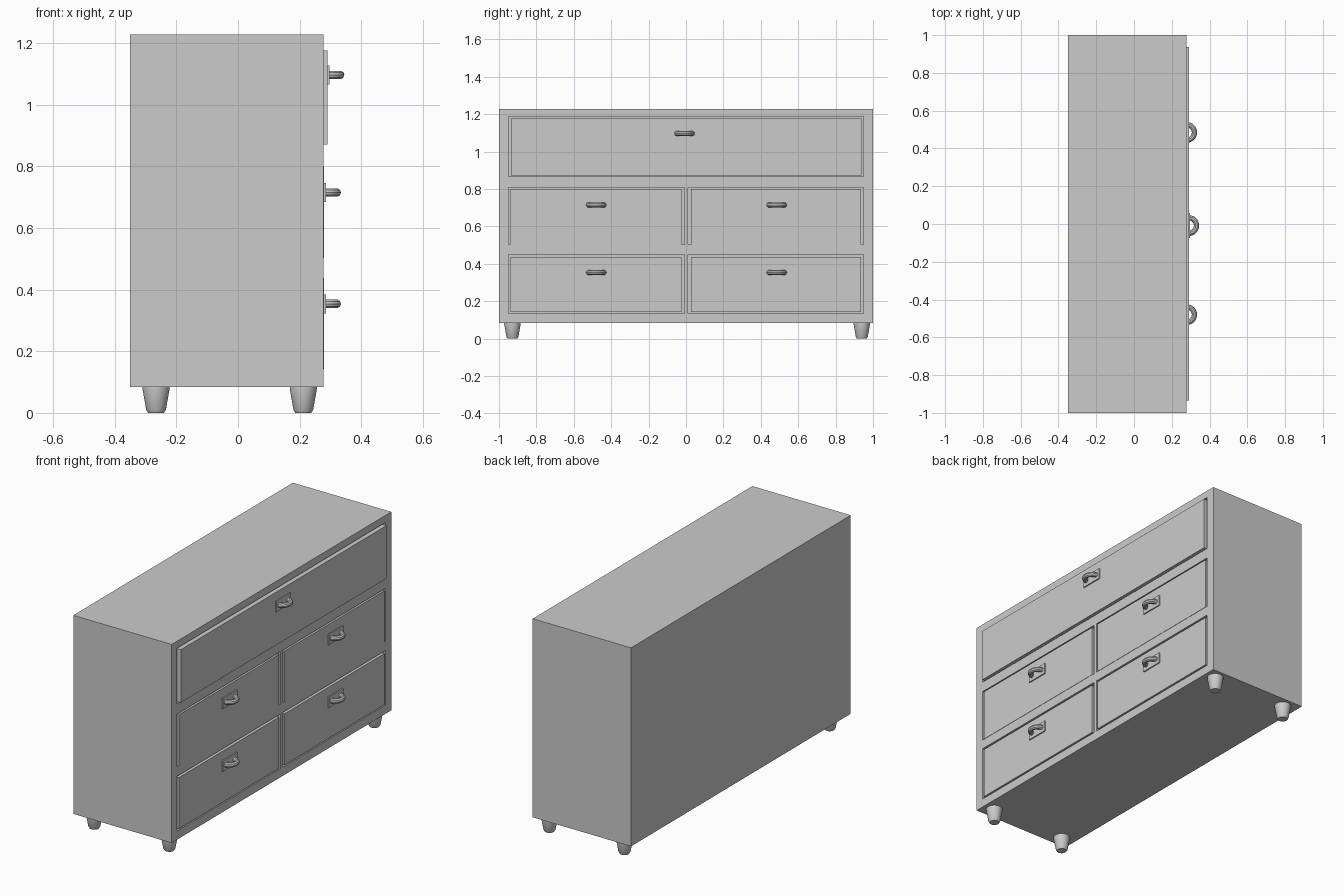
import bpy, bmesh, math
from mathutils import Matrix, Vector

if "Cube" in bpy.data.objects:
    bpy.data.objects.remove(bpy.data.objects["Cube"])


def new_object(name, bm):
    bmesh.ops.recalc_face_normals(bm, faces=bm.faces)
    mesh = bpy.data.meshes.new(name)
    bm.to_mesh(mesh)
    bm.free()
    obj = bpy.data.objects.new(name, mesh)
    bpy.context.collection.objects.link(obj)
    return obj


def add_box(bm, x, y, z):
    """Add a box spanning the given (min, max) ranges."""
    size = [b - a for a, b in (x, y, z)]
    centre = Vector([(a + b) / 2 for a, b in (x, y, z)])
    bmesh.ops.create_cube(bm, size=1, matrix=Matrix.Translation(centre) @ Matrix.Diagonal((*size, 1)))


def box(name, x, y, z):
    bm = bmesh.new()
    add_box(bm, x, y, z)
    return new_object(name, bm)


def activate(obj):
    bpy.ops.object.select_all(action='DESELECT')
    obj.select_set(True)
    bpy.context.view_layer.objects.active = obj


FRONT = 0.277      # x of the cabinet face
RECESS = 0.245     # x of the bottom of the drawer recesses

# name, opening y, opening z, drawer y, drawer z, drawer face x, handle y, handle z
LEFT, LEFT_IN = (-0.95, -0.009), (-0.937, -0.024)
RIGHT, RIGHT_IN = (0.012, 0.948), (0.026, 0.936)
MID, MID_IN = (0.503, 0.807), (0.503, 0.799)
LOW, LOW_IN = (0.134, 0.449), (0.142, 0.437)
DRAWERS = [
    ("top_drawer", (-0.95, 0.948), (0.866, 1.187), (-0.935, 0.938), (0.871, 1.176), 0.290, -0.008, 1.097),
    ("middle_left_drawer", LEFT, MID, LEFT_IN, MID_IN, 0.279, -0.48, 0.715),
    ("middle_right_drawer", RIGHT, MID, RIGHT_IN, MID_IN, 0.279, 0.485, 0.715),
    ("lower_left_drawer", LEFT, LOW, LEFT_IN, LOW_IN, 0.279, -0.48, 0.354),
    ("lower_right_drawer", RIGHT, LOW, RIGHT_IN, LOW_IN, 0.279, 0.485, 0.354),
]

# Cabinet with a recess cut for each drawer
cabinet = box("cabinet", (-0.35, FRONT), (-1, 1), (0.084, 1.228))
bm = bmesh.new()
for d in DRAWERS:
    add_box(bm, (RECESS, 0.4), d[1], d[2])
cutter = new_object("recess_cutter", bm)
cutter.hide_render = True
mod = cabinet.modifiers.new("recesses", 'BOOLEAN')
mod.operation = 'DIFFERENCE'
mod.solver = 'EXACT'
mod.object = cutter
activate(cabinet)
bpy.ops.object.modifier_apply(modifier=mod.name)
bpy.data.objects.remove(cutter)


def handle(name, x, y, z, major=0.041, tube=0.014):
    """Half-ring pull swept along a semicircle."""
    curve = bpy.data.curves.new(name, 'CURVE')
    curve.dimensions = '3D'
    curve.bevel_depth = tube
    curve.bevel_resolution = 3
    curve.use_fill_caps = True
    n = 17
    spline = curve.splines.new('POLY')
    spline.points.add(n - 1)
    for i, p in enumerate(spline.points):
        a = math.pi * (i / (n - 1) - 0.5)
        p.co = (x + major * math.cos(a), y + major * math.sin(a), z, 1)
    obj = bpy.data.objects.new(name, curve)
    bpy.context.collection.objects.link(obj)
    activate(obj)
    bpy.ops.object.convert(target='MESH')
    bpy.ops.object.shade_smooth_by_angle()


# Drawer fronts, each with a back plate and a pull
for name, _, _, y, z, face, hy, hz in DRAWERS:
    box(name, (RECESS, face), y, z)
    box(name + "_plate", (face - 0.005, face + 0.007), (hy - 0.066, hy + 0.066), (hz - 0.031, hz + 0.031))
    handle(name + "_handle", face, hy, hz)


def foot(name, x, y):
    """Tapered round foot lathed from a short profile."""
    profile = [(0, 0), (0.026, 0), (0.032, 0.010), (0.044, 0.078), (0.044, 0.084), (0, 0.084)]
    bm = bmesh.new()
    verts = [bm.verts.new((r, 0, z)) for r, z in profile]
    edges = [bm.edges.new(pair) for pair in zip(verts, verts[1:])]
    bmesh.ops.spin(bm, geom=verts + edges, cent=(0, 0, 0), axis=(0, 0, 1), angle=math.tau, steps=32)
    bmesh.ops.remove_doubles(bm, verts=bm.verts, dist=1e-5)
    obj = new_object(name, bm)
    obj.location = (x, y, 0)
    activate(obj)
    bpy.ops.object.shade_smooth_by_angle()


# Four feet
for xn, x in (("back", -0.266), ("front", 0.212)):
    for yn, y in (("left", -0.928), ("right", 0.94)):
        foot(f"{xn}_{yn}_foot", x, y)
